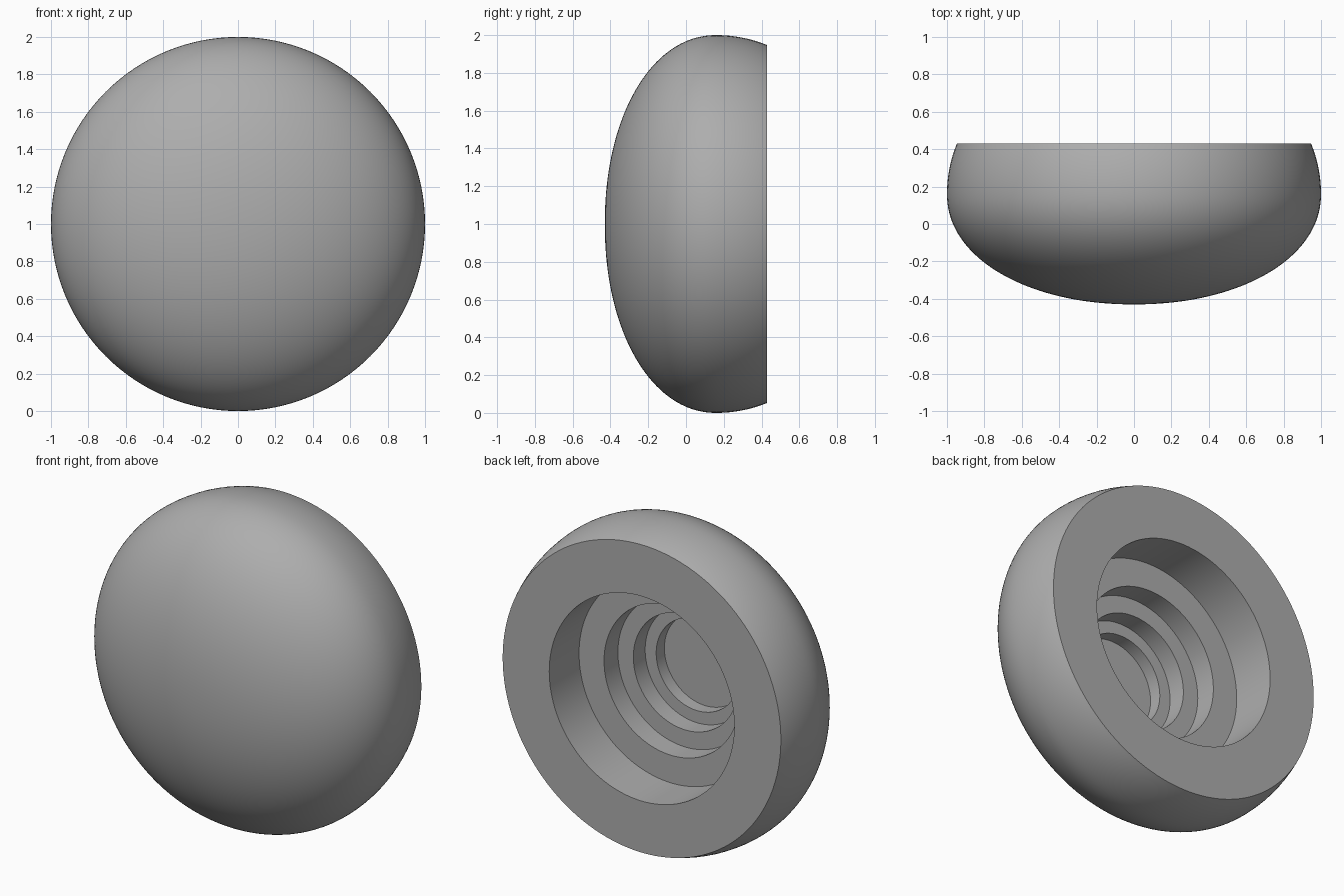
import bpy, bmesh
from math import sin, cos, pi, asin

cube = bpy.data.objects.get("Cube")
if cube:
    bpy.data.objects.remove(cube, do_unlink=True)

SEGMENTS = 128
FRONT, BACK, WIDEST = -0.43, 0.43, 0.16

# Plain grey material
grey = bpy.data.materials.new("plain_grey")
grey.use_nodes = True
colour = (0.42, 0.42, 0.42, 1)
grey.diffuse_color = colour
grey.node_tree.nodes["Principled BSDF"].inputs["Base Color"].default_value = colour


def dome_profile(steps=40, power=2.08):
    """Rounded front, from the tip to the widest ring, as (radius, y)."""
    depth = WIDEST - FRONT
    for i in range(steps + 1):
        a = pi / 2 * i / steps
        yield sin(a) ** (2 / power), WIDEST - depth * max(cos(a), 0) ** (2 / power)


def back_taper(steps=12, arc=0.714):
    """Circular arc from the widest ring in to the back rim."""
    end = asin((BACK - WIDEST) / arc)
    for i in range(1, steps + 1):
        a = end * i / steps
        yield 1 - arc * (1 - cos(a)), WIDEST + arc * sin(a)


# Stepped bore: radius of each step and the y of its floor
bore = [(0.63, 0.14), (0.46, 0.005), (0.355, -0.11), (0.28, -0.19)]

profile = list(dome_profile()) + list(back_taper())
level = BACK
for radius, floor in bore:
    profile += [(radius, level), (radius, floor)]
    level = floor
profile.append((0, level))

# Revolve the profile about the front-to-back axis
bm = bmesh.new()
verts = [bm.verts.new((r, y, 1)) for r, y in profile]
edges = [bm.edges.new(pair) for pair in zip(verts, verts[1:])]
bmesh.ops.spin(bm, geom=verts + edges, cent=(0, 0, 1), axis=(0, 1, 0),
               angle=2 * pi, steps=SEGMENTS, use_merge=True)
bmesh.ops.remove_doubles(bm, verts=bm.verts, dist=0.0001)
bmesh.ops.recalc_face_normals(bm, faces=bm.faces)

mesh = bpy.data.meshes.new("round_knob")
bm.to_mesh(mesh)
bm.free()
mesh.materials.append(grey)
knob = bpy.data.objects.new("round_knob", mesh)
bpy.context.collection.objects.link(knob)

# Smooth dome with crisp rim and bore steps
bpy.ops.object.select_all(action="DESELECT")
knob.select_set(True)
bpy.context.view_layer.objects.active = knob
bpy.ops.object.shade_smooth_by_angle(angle=pi / 6)
